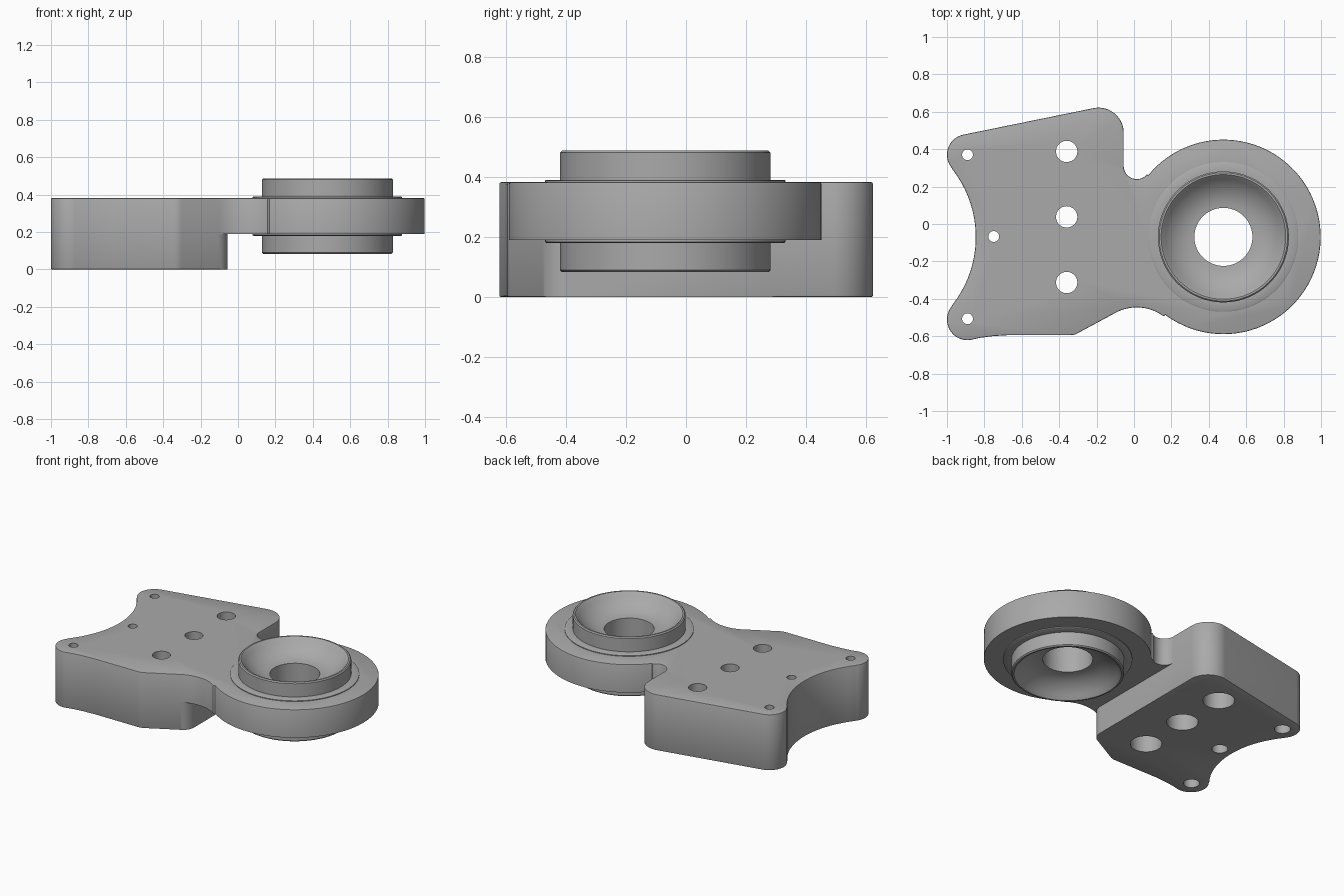
import bpy, bmesh, math
from math import radians, cos, sin

if "Cube" in bpy.data.objects:
    bpy.data.objects.remove(bpy.data.objects["Cube"], do_unlink=True)

grey = bpy.data.materials.new("machined grey")
grey.use_nodes = True
colour = (0.40, 0.40, 0.40, 1)
grey.diffuse_color = colour
grey.node_tree.nodes["Principled BSDF"].inputs["Base Color"].default_value = colour

RING = (0.478, -0.069)      # axis of the bearing
RING_R = 0.52
TOP, STEP = 0.382, 0.19     # top face, underside of the arm


def arc(cx, cy, r, a0, a1):
    """Points of an arc, angles in degrees."""
    n = max(3, int(abs(a1 - a0) / 4))
    angles = [radians(a0 + (a1 - a0) * i / n) for i in range(n + 1)]
    return [(cx + r * cos(a), cy + r * sin(a)) for a in angles]


def finish(name, bm):
    bmesh.ops.recalc_face_normals(bm, faces=bm.faces)
    mesh = bpy.data.meshes.new(name)
    bm.to_mesh(mesh)
    bm.free()
    mesh.materials.append(grey)
    obj = bpy.data.objects.new(name, mesh)
    bpy.context.collection.objects.link(obj)
    return obj


def prism(name, outline, z0, z1, bevel=0):
    bm = bmesh.new()
    face = bm.faces.new([bm.verts.new((x, y, z0)) for x, y in outline])
    ext = bmesh.ops.extrude_face_region(bm, geom=[face])
    bmesh.ops.translate(bm, vec=(0, 0, z1 - z0),
                        verts=[v for v in ext["geom"] if isinstance(v, bmesh.types.BMVert)])
    if bevel:
        rims = [e for e in bm.edges if abs(e.verts[0].co.z - e.verts[1].co.z) < 1e-5]
        bmesh.ops.bevel(bm, geom=rims, offset=bevel, segments=2, profile=0.5, affect='EDGES')
    return finish(name, bm)


def lathe(name, profile, centre, steps=96, closed=False):
    """Spin (radius, z) points round a vertical axis; open profiles get end caps."""
    bm = bmesh.new()
    rings = [[bm.verts.new((centre[0] + r * cos(2 * math.pi * i / steps),
                            centre[1] + r * sin(2 * math.pi * i / steps), z))
              for i in range(steps)] for r, z in profile]
    pairs = list(zip(rings, rings[1:]))
    if closed:
        pairs.append((rings[-1], rings[0]))
    else:
        bm.faces.new(rings[0])
        bm.faces.new(rings[-1])
    for a, b in pairs:
        for i in range(steps):
            j = (i + 1) % steps
            bm.faces.new((a[i], a[j], b[j], b[i]))
    return finish(name, bm)


def cut(obj, cutter):
    cutter.hide_render = True
    mod = obj.modifiers.new("cut", 'BOOLEAN')
    mod.operation, mod.solver, mod.object = 'DIFFERENCE', 'EXACT', cutter
    bpy.context.view_layer.objects.active = obj
    bpy.ops.object.modifier_apply(modifier=mod.name)
    bpy.data.objects.remove(cutter, do_unlink=True)


def smooth(obj):
    bpy.ops.object.select_all(action='DESELECT')
    obj.select_set(True)
    bpy.context.view_layer.objects.active = obj
    bpy.ops.object.shade_smooth_by_angle(angle=radians(32))


# Mounting block, arm and bearing housing share one outline, anticlockwise
outline = (arc(-0.89, -0.511, 0.11, 141.2, 278)             # front left lobe
           + [(-0.82, -0.608), (-0.75, -0.599), (-0.67, -0.594)]
           + arc(-0.34, -0.514, 0.08, 270, 299)             # front corner
           + arc(0.015, -0.686, 0.24, 119, 53.4)            # front neck fillet
           + arc(*RING, RING_R, 233.4, 500.7)               # housing
           + arc(0.015, 0.31, 0.07, 320.7, 180)             # back neck fillet
           + arc(-0.19, 0.487, 0.135, 0, 101.7)             # back corner
           + arc(-0.89, 0.37, 0.11, 101.7, 218.8)           # back left lobe
           + arc(-1.433, -0.07, 0.587, 38, -38))            # scooped left side
body = prism("mounting_body", outline, 0, TOP, bevel=0.006)

# Relief below the arm and housing
relief = (arc(-0.152, -0.392, 0.097, -61, 0)
          + [(-0.055, 0.31), (0.0, 0.7), (1.2, 0.7), (1.2, -0.9), (-0.08, -0.9)])
cut(body, prism("relief_cutter", relief, -0.1, STEP))

# Bearing seat
cut(body, lathe("seat_cutter", [(0.385, 0.1), (0.385, 0.5)], RING))

# Stepped bolt holes: wide from below, narrow at the top
holes = [(-0.36, y, 0.057, 0.098) for y in (0.388, 0.038, -0.313)]
holes += [(-0.89, 0.37, 0.029, 0.05), (-0.89, -0.507, 0.029, 0.05), (-0.75, -0.067, 0.029, 0.05)]
for x, y, r_top, r_low in holes:
    cut(body, lathe("hole_cutter", [(r_low, -0.1), (r_low, 0.2), (r_top, 0.2), (r_top, 0.5)],
                    (x, y), 40))
smooth(body)

# Bearing with dished faces, mirrored about its middle plane
MID = 0.285
half = [(0.155, 0.100), (0.18, 0.103), (0.21, 0.110), (0.245, 0.125), (0.28, 0.148),
        (0.31, 0.176), (0.326, 0.196), (0.333, 0.202), (0.343, 0.202), (0.35, 0.195),
        (0.35, 0.105), (0.395, 0.105), (0.40, 0.102)]
profile = [(r, MID + z) for r, z in half] + [(r, MID - z) for r, z in reversed(half)]
smooth(lathe("bearing", profile, RING, 128, closed=True))
